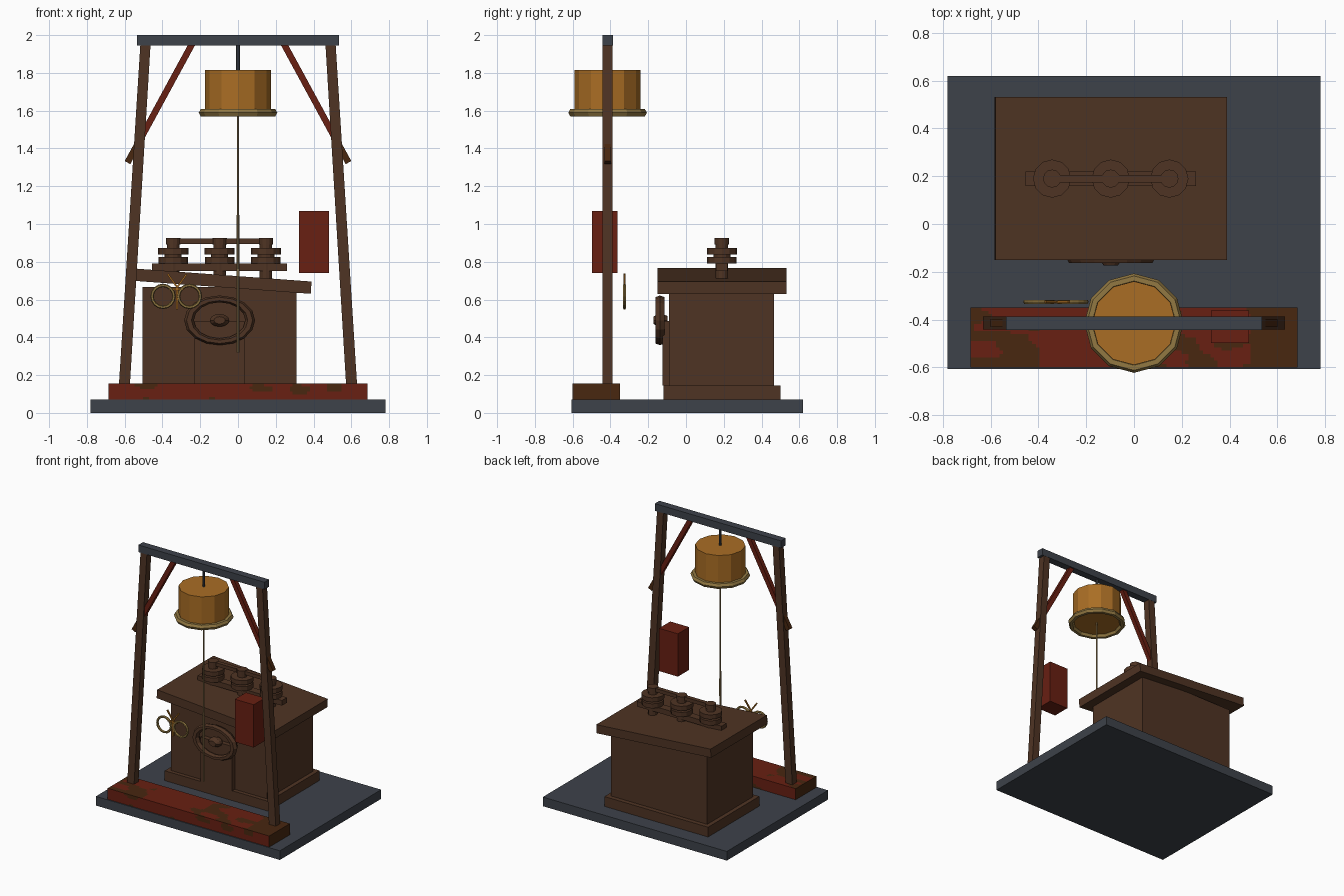
import bpy, bmesh, math
from mathutils import Matrix, Vector, noise

if "Cube" in bpy.data.objects:
    bpy.data.objects.remove(bpy.data.objects["Cube"])


def mat(name, r, g, b):
    m = bpy.data.materials.new(name)
    m.diffuse_color = (r, g, b, 1)
    m.use_nodes = True
    m.node_tree.nodes["Principled BSDF"].inputs["Base Color"].default_value = m.diffuse_color
    return m


slate = mat("slate iron", .047, .054, .068)
brown = mat("stove brown", .078, .034, .017)
red = mat("painted red", .14, .014, .006)
rust = mat("rust brown", .065, .02, .005)
gold = mat("bell gold", .40, .155, .018)
brass = mat("pale brass", .29, .19, .055)
cord = mat("rope tan", .33, .22, .09)
orange = mat("orange clasp", .36, .14, .015)


def finish(name, bm, *mats):
    bmesh.ops.recalc_face_normals(bm, faces=bm.faces)
    me = bpy.data.meshes.new(name)
    bm.to_mesh(me)
    bm.free()
    for m in mats:
        me.materials.append(m)
    ob = bpy.data.objects.new(name, me)
    bpy.context.collection.objects.link(ob)
    return ob


def box_bm(x0, x1, y0, y1, z0, z1):
    bm = bmesh.new()
    bmesh.ops.create_cube(bm, size=1, matrix=Matrix.Translation(
        ((x0 + x1) / 2, (y0 + y1) / 2, (z0 + z1) / 2)) @ Matrix.Diagonal((x1 - x0, y1 - y0, z1 - z0, 1)))
    return bm


def box(name, m, *b):
    return finish(name, box_bm(*b), m)


def prism(name, m, pts, y0, y1):
    """Outline in the x-z plane, extruded along y."""
    bm = bmesh.new()
    a = [bm.verts.new((x, y0, z)) for x, z in pts]
    b = [bm.verts.new((x, y1, z)) for x, z in pts]
    bm.faces.new(a)
    bm.faces.new(b)
    for i in range(len(pts)):
        j = (i + 1) % len(pts)
        bm.faces.new((a[i], a[j], b[j], b[i]))
    return finish(name, bm, m)


def strut(name, m, p, q, w, y0, y1):
    """Straight bar in the x-z plane from p to q."""
    p, q = Vector(p), Vector(q)
    d = (q - p).normalized() * w / 2
    n = Vector((-d.y, d.x))
    return prism(name, m, [p + n, p - n, q - n, q + n], y0, y1)


def lathe(name, m, prof, loc, n=12, scale=(1, 1, 1), tilt=0, closed=False):
    """Spin an (r, z) profile; caps the ends, or joins them when closed."""
    bm = bmesh.new()
    rings = [[bm.verts.new((r * math.cos(2 * math.pi * i / n), r * math.sin(2 * math.pi * i / n), z))
              for i in range(n)] for r, z in prof]
    pairs = list(zip(rings, rings[1:]))
    if closed:
        pairs.append((rings[-1], rings[0]))
    else:
        bm.faces.new(rings[0])
        bm.faces.new(rings[-1])
    for a, b in pairs:
        for i in range(n):
            j = (i + 1) % n
            bm.faces.new((a[i], a[j], b[j], b[i]))
    bm.transform(Matrix.Translation(loc) @ Matrix.Rotation(tilt, 4, 'X') @ Matrix.Diagonal((*scale, 1)))
    return finish(name, bm, m)


def ring(name, m, R, rr, rz, loc, n=12, k=6, **kw):
    prof = [(R + rr * math.cos(2 * math.pi * i / k), rz * math.sin(2 * math.pi * i / k)) for i in range(k)]
    return lathe(name, m, prof, loc, n, closed=True, **kw)


# ground slab
box("base_slab", slate, -.78, .78, -.607, .62, 0, .07)

# sill beam with rust patches
bm = box_bm(-.685, .685, -.6, -.35, .07, .155)
for axis, lo, hi, cuts in ((0, -.685, .685, 90), (1, -.6, -.35, 18), (2, .07, .155, 6)):
    for i in range(1, cuts):
        co, no = Vector(), Vector()
        co[axis], no[axis] = lo + (hi - lo) * i / cuts, 1
        bmesh.ops.bisect_plane(bm, geom=bm.verts[:] + bm.edges[:] + bm.faces[:], plane_co=co, plane_no=no)
for f in bm.faces:
    c = f.calc_center_median()
    v = noise.noise(Vector((c.x * 8, c.y * 16, c.z * 16)))
    if f.normal.z > .5:
        worn = c.x > .48 or v > (-.2 if c.x < -.4 else .12)
    else:
        worn = abs(f.normal.x) > .5 or v > .3
    f.material_index = int(worn)
finish("sill_beam", bm, red, rust)

# frame: leaning posts, braces and top beam
YC = -.415
for s, side in ((-1, "left"), (1, "right")):
    prism("post_" + side, brown, [(s * .63, .155), (s * .572, .155), (s * .463, 1.95), (s * .517, 1.95)], -.442, -.388)
    strut("brace_" + side, red, (s * .533, 1.42), (s * .242, 1.955), .034, YC - .017, YC + .017)
    strut("brace_tip_" + side, rust, (s * .585, 1.325), (s * .533, 1.42), .034, YC - .017, YC + .017)
box("top_beam", slate, -.535, .535, -.443, -.387, 1.945, 2)

# bell, rim, hanger and rope
lathe("bell", gold, [(.175, 1.59), (.175, 1.815)], (0, YC, 0))
ring("bell_rim", brass, .187, .021, .022, (0, YC, 1.589))
lathe("bell_hanger", slate, [(.01, 1.81), (.01, 1.95)], (0, YC, 0), 8)
lathe("bell_rope", cord, [(.007, .32), (.008, .75), (.006, 1.18), (.006, 1.6)], (0, YC, 0), 6)

# hanging red box
box("red_box", red, .322, .482, -.498, -.362, .74, 1.068)

# stove: plinth, body and tilted lid
XC = -.0975
box("stove_plinth", brown, XC - .44, XC + .44, -.12, .5, .07, .145)
box("stove_body", brown, XC - .408, XC + .408, -.09, .465, .14, .667)
lid = box("stove_lid", brown, -.486, .486, -.341, .341, -.0325, .0325)
lid.location = (XC, .19, .6985)
lid.rotation_euler.y = math.radians(4.2)

# stove door, oval ring and knob
box("stove_door", brown, XC - .133, XC + .133, -.125, -.085, .145, .487)
ring("door_ring", brown, .162, .026, .028, (XC, -.138, .49), 16, 6, scale=(1, .7, 1), tilt=math.pi / 2)
lathe("door_knob", brown, [(.035, -.035), (.052, -.01), (.052, .01), (.03, .04)], (XC, -.133, .49), 12,
      scale=(1, .65, 1), tilt=math.pi / 2)

# spool rack on the lid
box("rack_base", brown, -.455, .26, .16, .22, .75, .79)
for i in (-1, 0, 1):
    x = XC + i * .2455
    lathe(f"spool_{i + 2}", brown, [(.033, .70), (.033, .79), (.078, .79), (.078, .825), (.045, .825), (.045, .838),
                                    (.08, .838), (.08, .872), (.033, .872), (.033, .892), (.038, .892), (.038, .925)],
          (x, .19, 0), 12)
box("rack_link", brown, XC - .25, XC + .25, .174, .206, .895, .922)

# small pair of wire rings with a clasp
YR = -.326
for s, side in ((-1, "left"), (1, "right")):
    x = -.327 + s * .07
    ring("wire_ring_" + side, brass, .058, .009, .01, (x, YR, .617), 16, 6, tilt=math.pi / 2)
    strut("clasp_arm_" + side, orange, (-.322, .665), (-.322 + s * .05, .735), .009, YR - .005, YR + .005)
strut("clasp_stem", orange, (-.322, .548), (-.322, .675), .011, YR - .006, YR + .006)
strut("clasp_bar", orange, (-.365, .655), (-.285, .655), .01, YR - .006, YR + .006)
